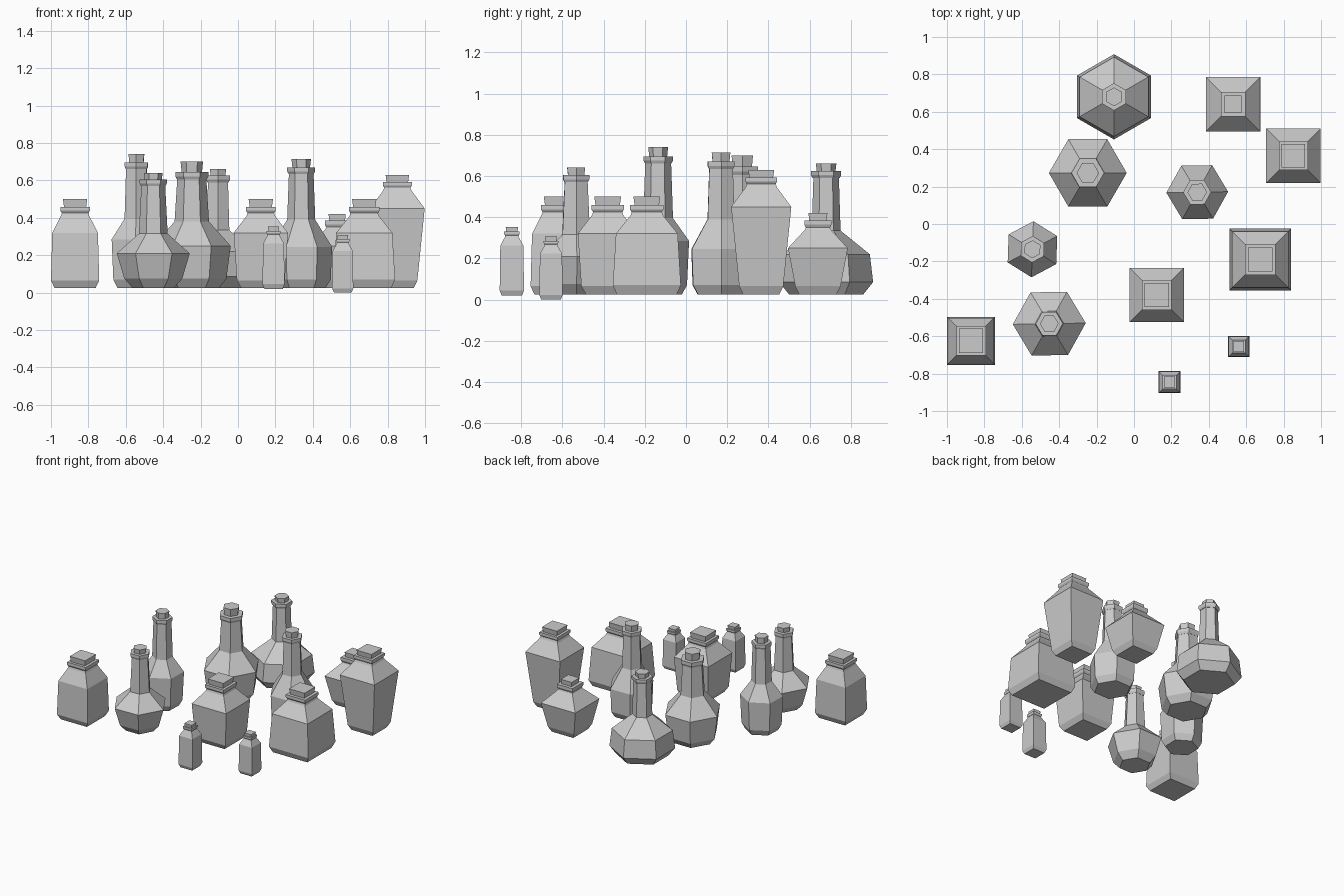
import bpy, bmesh, math


def lathe(name, x, y, sides, rot, profile):
    """Closed faceted solid from (radius, z) rings; squares use half width."""
    k = math.sqrt(2) if sides == 4 else 1.0
    bm = bmesh.new()
    rings = []
    for r, z in profile:
        rings.append([bm.verts.new((
            x + r * k * math.cos(rot + math.tau * i / sides),
            y + r * k * math.sin(rot + math.tau * i / sides), z))
            for i in range(sides)])
    bm.faces.new(rings[0][::-1])
    bm.faces.new(rings[-1])
    for a, b in zip(rings, rings[1:]):
        for i in range(sides):
            j = (i + 1) % sides
            bm.faces.new((a[i], a[j], b[j], b[i]))
    me = bpy.data.meshes.new(name)
    bm.to_mesh(me)
    bm.free()
    ob = bpy.data.objects.new(name, me)
    bpy.context.collection.objects.link(ob)


def bottle(name, x, y, sides, rot_deg, body, neck, lip, cork):
    """body: rings up to the shoulder top; neck/lip/cork: (radius, top z)."""
    rot = math.radians(rot_deg)
    lip_low = lip[2]
    h = lip[1] - lip_low
    # glass body and neck
    lathe(name + "_body", x, y, sides, rot,
          body + [(neck, lip_low), (neck, lip_low + h * 0.3)])
    # lip ring
    lathe(name + "_lip", x, y, sides, rot,
          [(lip[0] * 0.9, lip_low), (lip[0], lip_low + h * 0.4), (lip[0], lip[1])])
    # cork
    lathe(name + "_cork", x, y, sides, rot,
          [(cork[0] * 0.9, lip[1] - 0.005), (cork[0], cork[1])])


# round-style flasks with six sides
bottle("wide_flask", -0.107, 0.68, 6, 30,
       [(0.18, 0.025), (0.228, 0.085), (0.212, 0.22), (0.07, 0.335)],
       0.062, (0.073, 0.625, 0.59), (0.05, 0.66))
bottle("large_flask", -0.247, 0.273, 6, 0,
       [(0.145, 0.025), (0.185, 0.075), (0.208, 0.25), (0.092, 0.38)],
       0.078, (0.088, 0.645, 0.605), (0.06, 0.70))
bottle("tall_flask", 0.338, 0.17, 6, 1,
       [(0.13, 0.025), (0.158, 0.07), (0.165, 0.245), (0.075, 0.39)],
       0.066, (0.075, 0.67, 0.635), (0.052, 0.715))
bottle("slim_flask", -0.543, -0.135, 6, 28,
       [(0.115, 0.025), (0.14, 0.07), (0.15, 0.285), (0.072, 0.395)],
       0.063, (0.071, 0.695, 0.66), (0.048, 0.74))
bottle("squat_flask", -0.453, -0.533, 6, 1,
       [(0.11, 0.025), (0.155, 0.075), (0.195, 0.21), (0.077, 0.315)],
       0.064, (0.073, 0.605, 0.57), (0.05, 0.64))

# square bottles
bottle("short_jar", 0.53, 0.64, 4, 45,
       [(0.09, 0.025), (0.11, 0.065), (0.145, 0.25), (0.062, 0.34)],
       0.058, (0.066, 0.385, 0.35), (0.046, 0.42))
bottle("tapered_jar", 0.852, 0.365, 4, 45,
       [(0.088, 0.025), (0.107, 0.065), (0.146, 0.45), (0.076, 0.545)],
       0.07, (0.077, 0.592, 0.56), (0.063, 0.63))
bottle("broad_jar", 0.675, -0.19, 4, 45,
       [(0.145, 0.025), (0.165, 0.07), (0.15, 0.32), (0.078, 0.41)],
       0.073, (0.082, 0.458, 0.425), (0.065, 0.50))
bottle("middle_jar", 0.122, -0.38, 4, 45,
       [(0.105, 0.025), (0.128, 0.065), (0.145, 0.32), (0.076, 0.41)],
       0.071, (0.079, 0.458, 0.425), (0.065, 0.50))
bottle("side_jar", -0.871, -0.625, 4, 45,
       [(0.11, 0.025), (0.129, 0.065), (0.122, 0.32), (0.076, 0.41)],
       0.071, (0.079, 0.458, 0.425), (0.065, 0.50))

# two small vials of the same shape
for name, x, y, z, w in (("left_vial", 0.19, -0.845, 0.02, 1.0),
                         ("right_vial", 0.56, -0.655, 0.0, 0.96)):
    s = w * (1.0 if z else 0.96)
    bottle(name, x, y, 4, 45,
           [(0.049 * w, z), (0.059 * w, z + 0.025 * s),
            (0.056 * w, z + 0.242 * s), (0.034 * w, z + 0.283 * s)],
           0.032 * w, (0.037 * w, z + 0.31 * s, z + 0.29 * s),
           (0.03 * w, z + 0.333 * s))
